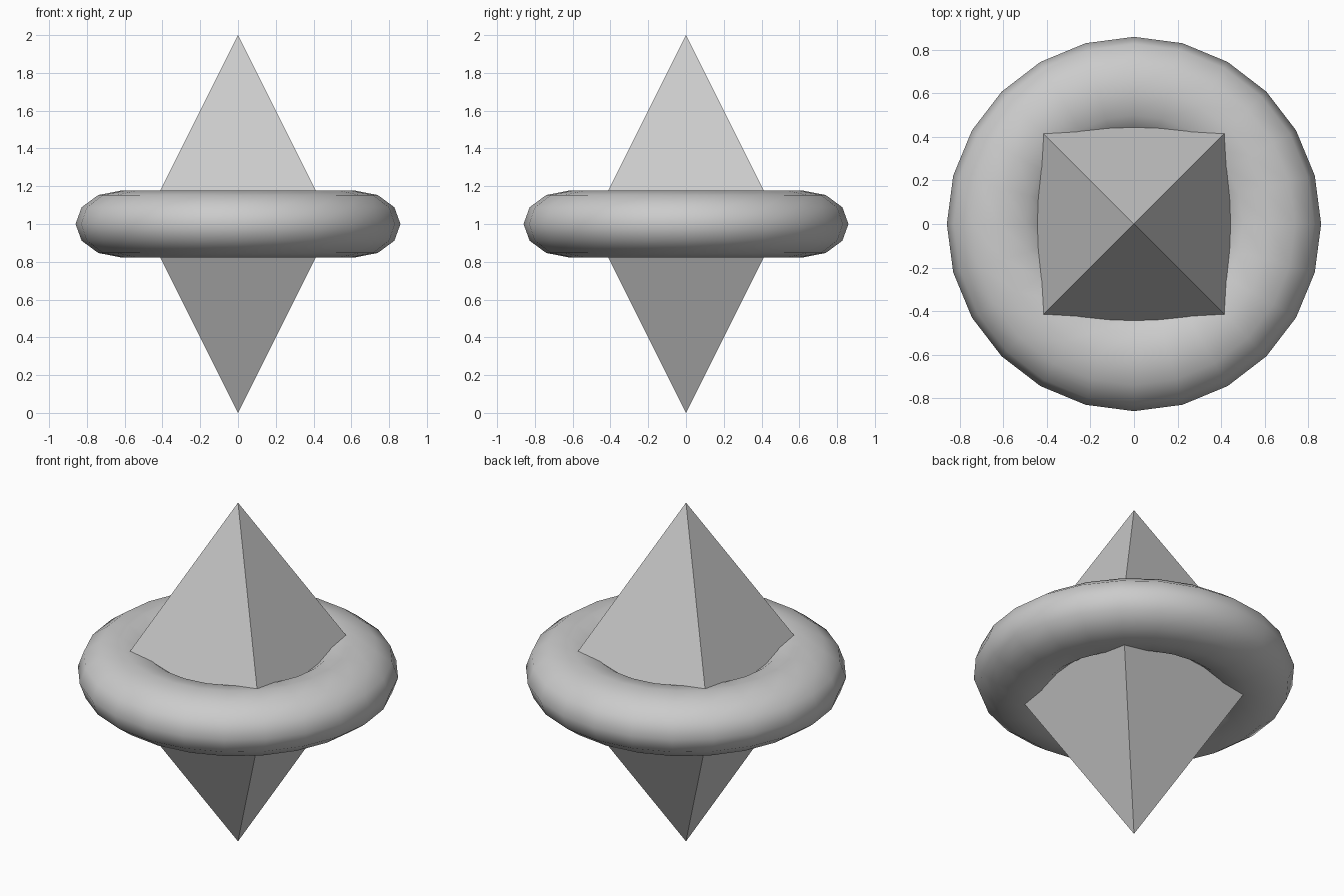
import bpy
import bmesh
from math import radians

if "Cube" in bpy.data.objects:
    bpy.data.objects.remove(bpy.data.objects["Cube"])

# Double pyramid: square belt at mid height, one apex above and one below
bm = bmesh.new()
belt = [bm.verts.new((x, y, 1.0)) for x, y in
        ((-0.5, -0.5), (0.5, -0.5), (0.5, 0.5), (-0.5, 0.5))]
for apex_z in (0.0, 2.0):
    apex = bm.verts.new((0, 0, apex_z))
    for i in range(4):
        bm.faces.new((belt[i], belt[(i + 1) % 4], apex))
bmesh.ops.recalc_face_normals(bm, faces=bm.faces)
mesh = bpy.data.meshes.new("double_pyramid")
bm.to_mesh(mesh)
bm.free()
bpy.context.collection.objects.link(bpy.data.objects.new("double_pyramid", mesh))

# Ring around the waist, slightly flattened in height
bpy.ops.mesh.primitive_torus_add(major_radius=0.62, minor_radius=0.24,
                                 major_segments=24, minor_segments=12,
                                 location=(0, 0, 1.0))
ring = bpy.context.object
ring.name = "ring"
ring.scale.z = 0.177 / 0.24
bpy.ops.object.transform_apply(location=False, rotation=False, scale=True)
bpy.ops.object.shade_smooth_by_angle(angle=radians(60))
